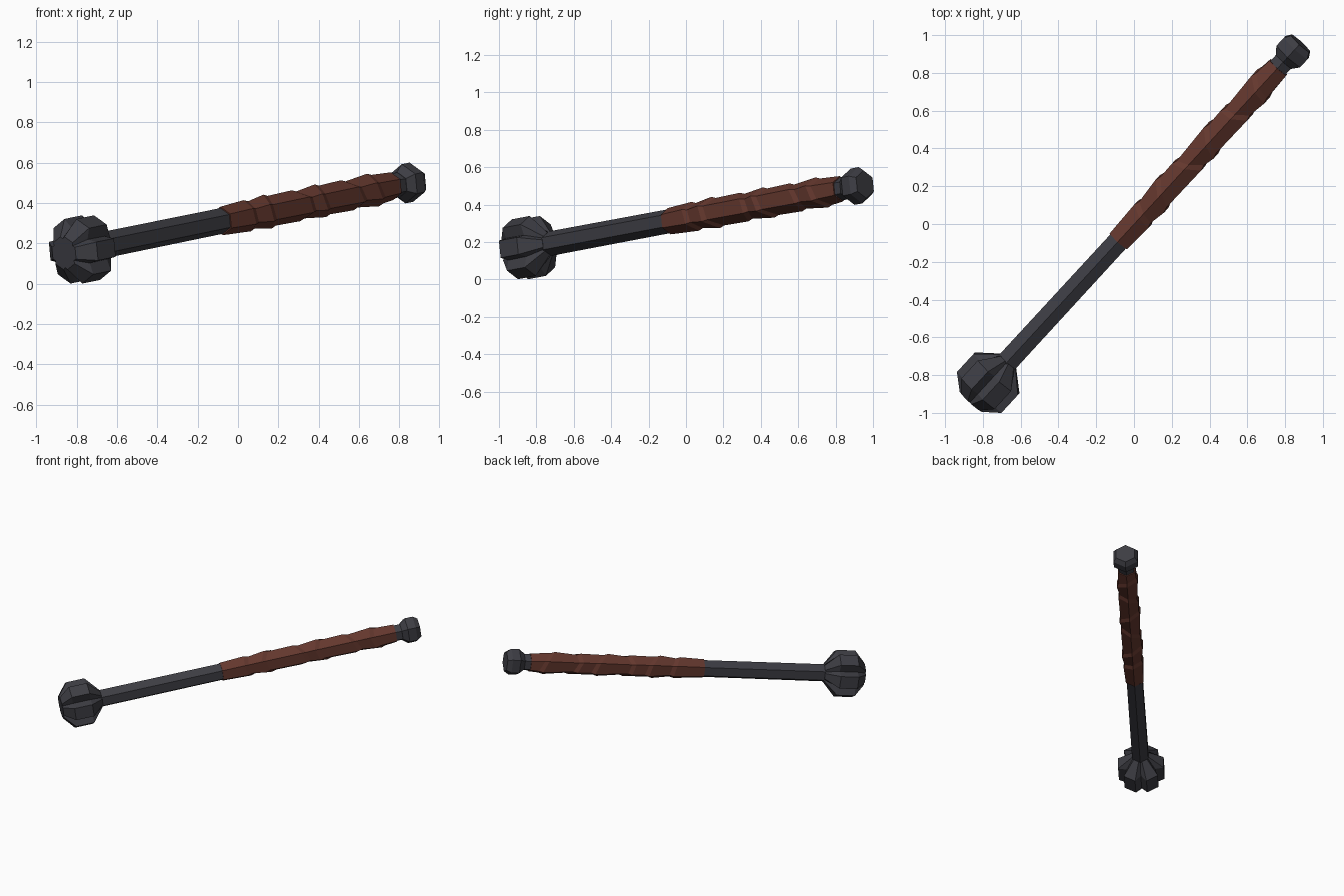
import bpy, bmesh, math
from mathutils import Vector, Matrix

if "Cube" in bpy.data.objects:
    bpy.data.objects.remove(bpy.data.objects["Cube"])

# Frame along the weapon: local z runs from the head to the pommel
HEAD = Vector((-0.772, -0.84, 0.17))
axis = Vector((1.615, 1.755, 0.33)).normalized()
side = axis.cross(Vector((0, 0, 1))).normalized()
down = axis.cross(side)
FRAME = Matrix((side, down, axis)).transposed().to_4x4()
FRAME.translation = HEAD


def material(name, color):
    m = bpy.data.materials.new(name)
    m.diffuse_color = (*color, 1)
    m.use_nodes = True
    m.node_tree.nodes["Principled BSDF"].inputs["Base Color"].default_value = m.diffuse_color
    return m


STEEL = material("dark steel", (0.047, 0.047, 0.057))
LEATHER = material("brown leather", (0.128, 0.039, 0.027))


def loft(name, rings, mat):
    """Skin a list of equal point rings and cap both ends."""
    bm = bmesh.new()
    loops = [[bm.verts.new(FRAME @ Vector(p)) for p in ring] for ring in rings]
    n = len(loops[0])
    for a, b in zip(loops, loops[1:]):
        for i in range(n):
            j = (i + 1) % n
            bm.faces.new((a[i], a[j], b[j], b[i]))
    for end in (loops[0], loops[-1]):
        bm.faces.new(end)
    bmesh.ops.recalc_face_normals(bm, faces=bm.faces)
    mesh = bpy.data.meshes.new(name)
    bm.to_mesh(mesh)
    bm.free()
    mesh.materials.append(mat)
    obj = bpy.data.objects.new(name, mesh)
    bpy.context.collection.objects.link(obj)
    return obj


def hex_ring(s, r, tilt=0, phase=0):
    """Six-sided ring with a corner on top, optionally slanted."""
    pts = []
    for k in range(6):
        a = math.radians(30 + 60 * k)
        pts.append((r * math.cos(a), r * math.sin(a), s + tilt * math.cos(a - phase)))
    return pts


def flange_ring(s, r, w, valley):
    """Six flat-topped flanges with a groove between each pair."""
    pts = []
    for k in range(6):
        rot = Matrix.Rotation(math.radians(60 * k), 3, 'Z')
        groove = math.radians(30)
        for p in ((r, -w, s), (r, w, s),
                  (valley * math.cos(groove), valley * math.sin(groove), s)):
            pts.append(rot @ Vector(p))
    return pts


# Flanged head
loft("mace_head", [
    flange_ring(-0.135, 0.078, 0.030, 0.072),
    flange_ring(-0.065, 0.160, 0.046, 0.118),
    flange_ring(0.065, 0.160, 0.046, 0.115),
    flange_ring(0.155, 0.058, 0.020, 0.060),
], STEEL)

# Hexagonal shaft
loft("shaft", [hex_ring(0.0, 0.066), hex_ring(2.36, 0.062)], STEEL)

# Leather grip: overlapping slanted wraps, each swelling then stepping down
grip = [hex_ring(1.03, 0.071)]
wraps = [(1.22, 0.080, 0.03, 2.6), (1.37, 0.087, 0.06, 2.8),
         (1.58, 0.080, 0.05, 0.4), (1.76, 0.086, 0.06, 2.6),
         (1.96, 0.080, 0.05, 0.8), (2.15, 0.086, 0.05, 2.4)]
for s, r, tilt, phase in wraps:
    grip.append(hex_ring(s, r, tilt, phase))
    grip.append(hex_ring(s + 0.03, r - 0.010, tilt, phase))
grip.append(hex_ring(2.29, 0.069))
loft("leather_grip", grip, LEATHER)

# Pommel
loft("pommel", [
    hex_ring(2.335, 0.064), hex_ring(2.375, 0.098),
    hex_ring(2.432, 0.098), hex_ring(2.465, 0.075),
], STEEL)
